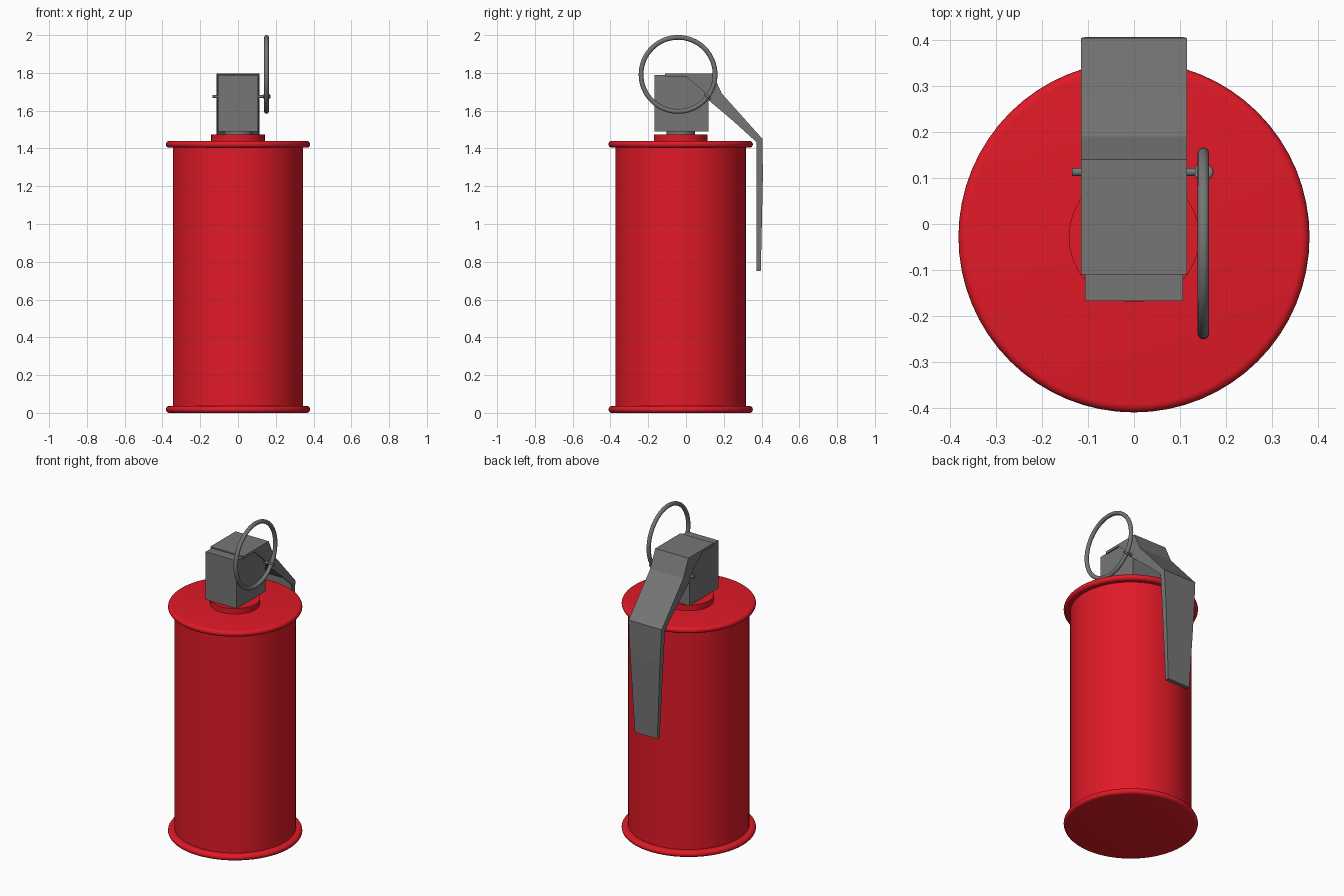
import bpy, bmesh, math
from mathutils import Vector

if "Cube" in bpy.data.objects:
    bpy.data.objects.remove(bpy.data.objects["Cube"])

CY = -0.028  # canister axis

red = bpy.data.materials.new("red_paint")
red.diffuse_color = (0.75, 0.01, 0.02, 1)
red.use_nodes = True
red.node_tree.nodes["Principled BSDF"].inputs["Base Color"].default_value = red.diffuse_color
grey = bpy.data.materials.new("grey_metal")
grey.diffuse_color = (0.18, 0.18, 0.18, 1)
grey.use_nodes = True
grey.node_tree.nodes["Principled BSDF"].inputs["Base Color"].default_value = grey.diffuse_color


def make_object(name, bm, mat, smooth=True):
    bmesh.ops.recalc_face_normals(bm, faces=bm.faces)
    me = bpy.data.meshes.new(name)
    bm.to_mesh(me)
    bm.free()
    ob = bpy.data.objects.new(name, me)
    bpy.context.collection.objects.link(ob)
    me.materials.append(mat)
    if smooth:
        bpy.ops.object.select_all(action='DESELECT')
        bpy.context.view_layer.objects.active = ob
        ob.select_set(True)
        bpy.ops.object.shade_smooth_by_angle(angle=math.radians(35))
    return ob


def lathe(name, profile, mat, segments=64):
    bm = bmesh.new()
    vs = [bm.verts.new((r, CY, z)) for r, z in profile]
    edges = [bm.edges.new(p) for p in zip(vs, vs[1:])]
    bmesh.ops.spin(bm, geom=vs + edges, cent=(0, CY, 0), axis=(0, 0, 1),
                   angle=2 * math.pi, steps=segments)
    bmesh.ops.remove_doubles(bm, verts=bm.verts, dist=0.0001)
    return make_object(name, bm, mat)


def rim(z, r=0.018):
    # rounded bead from below to above
    return [(0.364 + r * math.cos(a), z + r * math.sin(a))
            for a in [math.pi * (i / 10 - 0.5) for i in range(11)]]


def box(name, lo, hi, mat):
    lo, hi = Vector(lo), Vector(hi)
    bm = bmesh.new()
    bmesh.ops.create_cube(bm, size=1)
    bmesh.ops.scale(bm, vec=hi - lo, verts=bm.verts)
    bmesh.ops.translate(bm, vec=(lo + hi) / 2, verts=bm.verts)
    return make_object(name, bm, mat, False)


def torus(name, major, minor, location, rotation, seg, sides):
    bpy.ops.mesh.primitive_torus_add(major_radius=major, minor_radius=minor,
                                     major_segments=seg, minor_segments=sides,
                                     location=location, rotation=rotation)
    ob = bpy.context.object
    ob.name = name
    ob.data.materials.append(grey)
    bpy.ops.object.shade_smooth_by_angle(angle=math.radians(60))


# Canister with rolled rims, stepped collar
lathe("canister", [(0, 0)] + rim(0.018) + [(0.345, 0.036), (0.345, 1.404)]
      + rim(1.422) + [(0, 1.44)], red)
lathe("collar", [(0, 1.43), (0.142, 1.43), (0.142, 1.475), (0, 1.475)], red)
lathe("neck", [(0, 1.47), (0.075, 1.47), (0.075, 1.5), (0, 1.5)], grey, 48)

# Fuze head block
box("fuze_head", (-0.107, -0.168, 1.49), (0.107, 0.12, 1.79), grey)

# Lever: bent channel; stations are (outer y, z), (flange edge y, z), half width
stations = [
    ((-0.110, 1.798), (-0.110, 1.782), 0.115),
    ((0.000, 1.798), (0.000, 1.782), 0.115),
    ((0.140, 1.798), (0.095, 1.700), 0.115),
    ((0.190, 1.690), (0.120, 1.655), 0.115),
    ((0.270, 1.601), (0.250, 1.545), 0.115),
    ((0.405, 1.450), (0.372, 1.435), 0.115),
    ((0.407, 1.250), (0.372, 1.250), 0.104),
    ((0.396, 0.755), (0.372, 0.755), 0.078),
]
T = 0.007
bm = bmesh.new()
rings = []
for outer, edge, w in stations:
    o, e = Vector(outer), Vector(edge)
    n = o + (e - o).normalized() * T
    section = [(-w, o), (w, o), (w, e), (w - T, e),
               (w - T, n), (T - w, n), (T - w, e), (-w, e)]
    rings.append([bm.verts.new((x, p.x, p.y)) for x, p in section])
for a, b in zip(rings, rings[1:]):
    for i in range(8):
        j = (i + 1) % 8
        bm.faces.new((a[i], a[j], b[j], b[i]))
bm.faces.new(rings[0])
bm.faces.new(rings[-1])
make_object("safety_lever", bm, grey, False)
box("lever_tip", (-0.077, 0.372, 0.752), (0.077, 0.395, 0.76), grey)

# Pin, its eye and the pull ring
bpy.ops.mesh.primitive_cylinder_add(vertices=16, radius=0.009, depth=0.27,
                                    location=(0.0, 0.113, 1.675),
                                    rotation=(0, math.pi / 2, 0))
pin = bpy.context.object
pin.name = "safety_pin"
pin.data.materials.append(grey)
bpy.ops.object.shade_smooth_by_angle(angle=math.radians(40))
torus("pin_eye", 0.016, 0.006, (0.151, 0.113, 1.675),
      (math.radians(-38), 0, 0), 24, 10)
torus("pull_ring", 0.196, 0.0125, (0.151, -0.042, 1.792),
      (0, math.pi / 2, 0), 64, 16)
